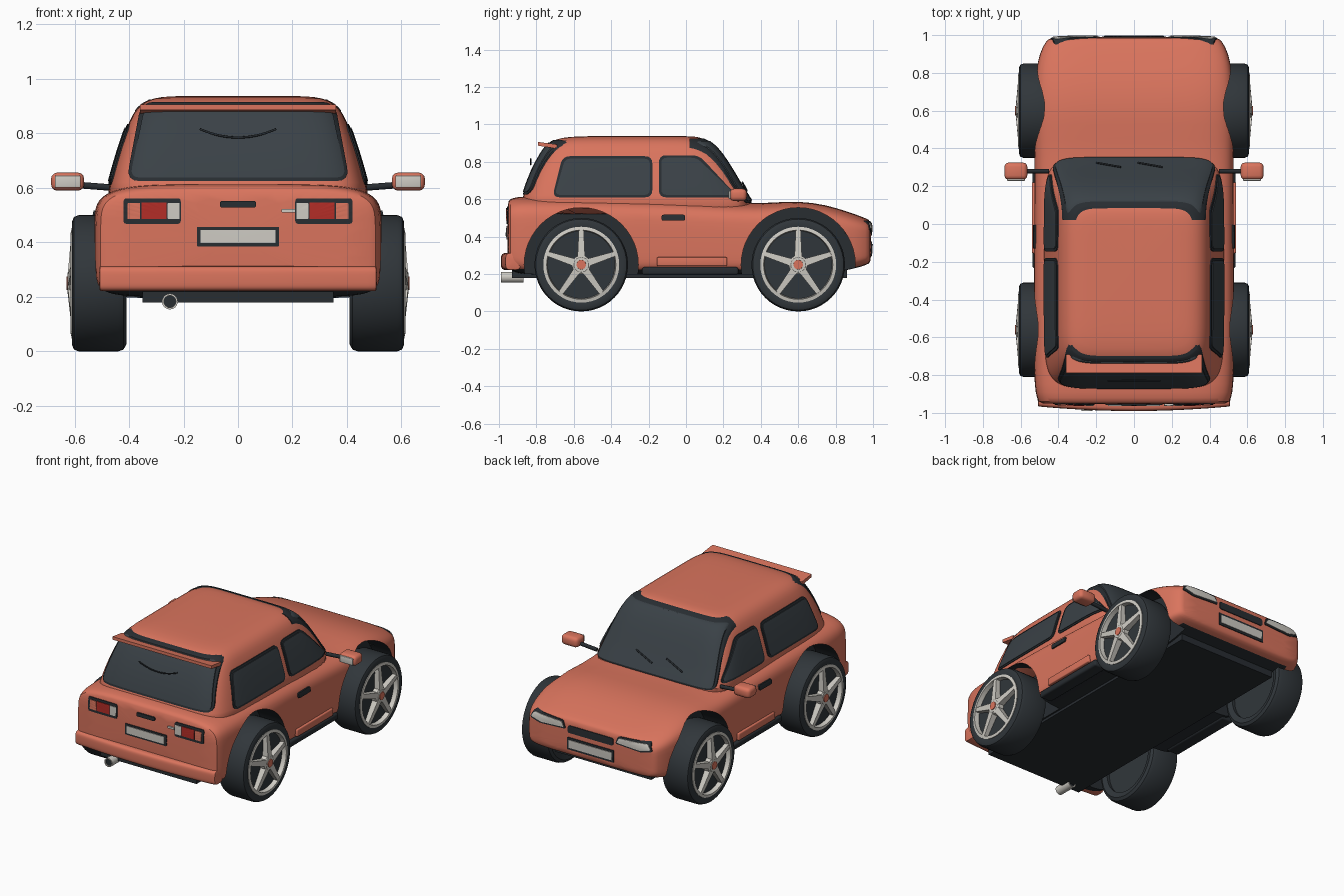
import bpy, bmesh, math
from mathutils import Vector, Matrix

if "Cube" in bpy.data.objects:
    bpy.data.objects.remove(bpy.data.objects["Cube"])


def material(name, rgb):
    m = bpy.data.materials.new(name)
    m.use_nodes = True
    m.diffuse_color = (*rgb, 1)
    m.node_tree.nodes["Principled BSDF"].inputs["Base Color"].default_value = (*rgb, 1)
    return m


PAINT = material("coral paint", (0.70, 0.175, 0.11))
BLACK = material("black trim", (0.021, 0.026, 0.031))
GLASS = material("dark glass", (0.042, 0.053, 0.062))
RUBBER = material("tyre rubber", (0.03, 0.037, 0.043))
SILVER = material("light silver", (0.62, 0.60, 0.55))
RED = material("red lens", (0.45, 0.026, 0.02))


def finish(name, bm, *mats):
    bmesh.ops.recalc_face_normals(bm, faces=bm.faces)
    me = bpy.data.meshes.new(name)
    bm.to_mesh(me)
    bm.free()
    ob = bpy.data.objects.new(name, me)
    bpy.context.collection.objects.link(ob)
    for m in mats:
        me.materials.append(m)
    smooth(ob)
    return ob


def smooth(ob):
    ob.data.shade_smooth()
    ob.data.set_sharp_from_angle(angle=math.radians(35))


def bake(ob):
    """Apply the modifiers of an object."""
    dg = bpy.context.evaluated_depsgraph_get()
    ob.data = bpy.data.meshes.new_from_object(ob.evaluated_get(dg))
    ob.modifiers.clear()
    smooth(ob)


def boolean(ob, cutter, operation):
    mod = ob.modifiers.new("cut", "BOOLEAN")
    mod.object, mod.operation, mod.solver = cutter, operation, "EXACT"
    bake(ob)
    bpy.data.objects.remove(cutter)


def oval(k, n_top, n_low):
    """Unit superellipse with different squareness above and below."""
    pts = []
    for i in range(k):
        a = 2 * math.pi * (i + 0.5) / k
        c, s = math.cos(a), math.sin(a)
        e = 2 / (n_top if s > 0 else n_low)
        pts.append((math.copysign(abs(c) ** e, c), math.copysign(abs(s) ** e, s)))
    return pts


def loft(name, rings, *mats, levels=1):
    bm = bmesh.new()
    rows = [[bm.verts.new(p) for p in r] for r in rings]
    for a, b in zip(rows, rows[1:]):
        for i in range(len(a)):
            bm.faces.new((a[i - 1], a[i], b[i], b[i - 1]))
    bm.faces.new(rows[0])
    bm.faces.new(rows[-1])
    ob = finish(name, bm, *mats)
    ob.modifiers.new("soft", "SUBSURF").levels = levels
    bake(ob)
    return ob


def rounded(pts, r):
    """Outline with its corners replaced by short arcs."""
    if not r:
        return pts
    out = []
    v = [Vector(p) for p in pts]
    for i, p in enumerate(v):
        a = p + (v[i - 1] - p).normalized() * r
        b = p + (v[(i + 1) % len(v)] - p).normalized() * r
        for t in (0, 0.25, 0.5, 0.75, 1):
            out.append(a * (1 - t) ** 2 + p * 2 * t * (1 - t) + b * t * t)
    return out


def prism(name, outlines, axis, spans, *mats, r=0.0):
    bm = bmesh.new()
    place = {"x": lambda u, v, d: (d, u, v), "y": lambda u, v, d: (u, d, v),
             "z": lambda u, v, d: (u, v, d)}[axis]
    for pts in outlines:
        for span in spans:
            lo, hi = [[bm.verts.new(place(p[0], p[1], d)) for p in rounded(pts, r)] for d in span]
            for i in range(len(lo)):
                bm.faces.new((lo[i - 1], lo[i], hi[i], hi[i - 1]))
            bm.faces.new(lo)
            bm.faces.new(hi)
    return finish(name, bm, *mats)


def patch(name, base, outlines, axis, spans, mat, r=0.0, lift=0.005):
    """Thin raised panel that follows the surface of the base."""
    ob = base.copy()
    ob.data = base.data.copy()
    ob.name = name
    bpy.context.collection.objects.link(ob)
    for v, n in [(v, v.normal.copy()) for v in ob.data.vertices]:
        v.co += n * lift
    ob.data.materials.clear()
    ob.data.materials.append(mat)
    ob.data.polygons.foreach_set("material_index", [0] * len(ob.data.polygons))
    boolean(ob, prism("cutter", outlines, axis, spans, mat, r=r), "INTERSECT")
    return ob


def shrink(pts, d):
    c = sum((Vector(p) for p in pts), Vector((0, 0))) / len(pts)
    return [(u - math.copysign(d, u - c.x), v - math.copysign(d, v - c.y)) for u, v in pts]


def window(name, base, outlines, axis, spans, mat=GLASS, r=0.04, rim=0.013):
    patch(name + "_frame", base, outlines, axis, spans, BLACK, r, 0.005)
    patch(name, base, [shrink(o, rim) for o in outlines], axis, spans, mat, r * 0.75, 0.009)


def rect(u0, u1, v0, v1):
    return [(u0, v0), (u1, v0), (u1, v1), (u0, v1)]


def seam(*pts, w=0.0025):
    """Narrow strips along a path."""
    out = []
    for p, q in zip(pts, pts[1:]):
        p, q = Vector(p), Vector(q)
        n = (q - p).orthogonal().normalized() * w
        out.append([p + n, q + n, q - n, p - n])
    return out


def mirrored(outlines):
    return outlines + [[(-p[0], p[1]) for p in o] for o in outlines]


def box(name, lo, hi, mat, bevel=0.0):
    bm = bmesh.new()
    bmesh.ops.create_cube(bm, size=1)
    for v in bm.verts:
        v.co = [a + (c + 0.5) * (b - a) for a, b, c in zip(lo, hi, v.co)]
    if bevel:
        bmesh.ops.bevel(bm, geom=bm.edges[:], offset=bevel, segments=3, profile=0.5, affect="EDGES")
    return finish(name, bm, mat)


def lathe(name, profile, centre, mat, axis="X", k=48):
    """Closed (radius, depth) profile turned around the x or y axis."""
    bm = bmesh.new()
    rows = []
    for i in range(k):
        a = 2 * math.pi * i / k
        c, s = math.cos(a), math.sin(a)
        rows.append([bm.verts.new(Vector(centre) + Vector((d, r * c, r * s) if axis == "X" else (r * c, d, r * s)))
                     for r, d in profile])
    for i in range(k):
        for j in range(len(profile)):
            bm.faces.new((rows[i - 1][j - 1], rows[i - 1][j], rows[i][j], rows[i][j - 1]))
    bmesh.ops.remove_doubles(bm, verts=bm.verts, dist=1e-5)
    return finish(name, bm, mat)


def rod(name, pts, radius, mat):
    cu = bpy.data.curves.new(name, "CURVE")
    cu.dimensions, cu.bevel_depth, cu.use_fill_caps = "3D", radius, True
    sp = cu.splines.new("POLY")
    sp.points.add(len(pts) - 1)
    for q, p in zip(sp.points, pts):
        q.co = (*p, 1)
    cu.materials.append(mat)
    bpy.context.collection.objects.link(bpy.data.objects.new(name, cu))


# Lower body: y, half width, top, bottom
stations = [(-0.955, 0.49, 0.585, 0.25), (-0.945, 0.505, 0.60, 0.225), (-0.9, 0.522, 0.615, 0.2),
            (-0.8, 0.53, 0.615, 0.195), (-0.5, 0.532, 0.615, 0.195), (0, 0.528, 0.60, 0.195),
            (0.3, 0.527, 0.578, 0.195), (0.45, 0.53, 0.58, 0.195), (0.6, 0.532, 0.592, 0.195),
            (0.75, 0.527, 0.57, 0.2), (0.86, 0.512, 0.535, 0.22), (0.94, 0.485, 0.507, 0.24),
            (0.98, 0.455, 0.49, 0.255), (0.99, 0.44, 0.475, 0.27)]
section = oval(44, 5, 8)
body = loft("body", [[(w * u, y, (t + b) / 2 + (t - b) / 2 * v) for u, v in section]
                     for y, w, t, b in stations], PAINT, BLACK)

# Cabin: z, half width, rear y, front y
levels = [(0.5, 0.49, -0.91, 0.39), (0.6, 0.476, -0.875, 0.345), (0.64, 0.465, -0.865, 0.312),
          (0.75, 0.434, -0.825, 0.25), (0.85, 0.398, -0.77, 0.185), (0.895, 0.372, -0.735, 0.14),
          (0.922, 0.335, -0.70, 0.095), (0.935, 0.285, -0.62, 0.06), (0.938, 0.2, -0.5, 0.0)]
plan = oval(44, 8, 7)
cabin = loft("cabin", [[(w * u, (a + b) / 2 + (b - a) / 2 * v, z) for u, v in plan]
                       for z, w, a, b in levels], PAINT)

SIDES = [(0.2, 0.7), (-0.7, -0.2)]
REAR, NOSE = [(-1.1, -0.8)], [(0.85, 1.1)]

# Panels and seams taken from the uncut body
patch("door_seams", body, seam((-0.16, 0.24), (-0.16, 0.57)) + seam((0.27, 0.26), (0.3, 0.42), (0.32, 0.52)),
      "x", SIDES, BLACK, lift=0.002)
patch("door_handles", body, [rect(-0.13, -0.005, 0.485, 0.517)], "x", SIDES, BLACK, 0.01, 0.009)
patch("boot_seam", body, seam((0.345, 0.46), (0.355, 0.385), (0.33, 0.373), (-0.33, 0.373), (-0.355, 0.385),
      (-0.345, 0.46)), "y", REAR, BLACK, lift=0.002)
patch("bonnet_seams", body, mirrored(seam((0.18, 0.975), (0.24, 0.7), (0.3, 0.43))), "z", [(0.4, 0.7)], BLACK,
      lift=0.002)
window("rear_number_plate", body, [rect(-0.15, 0.15, 0.385, 0.457)], "y", REAR, SILVER, 0.003, 0.012)
patch("boot_handle", body, [rect(-0.066, 0.066, 0.528, 0.552)], "y", REAR, BLACK, 0.008, 0.009)
patch("boot_lock", body, [rect(0.16, 0.21, 0.51, 0.522)], "y", REAR, SILVER, 0.003, 0.009)
patch("tail_light_frames", body, mirrored([rect(0.21, 0.42, 0.468, 0.562)]), "y", REAR, BLACK, 0.012)
patch("tail_light_white", body, mirrored([rect(0.215, 0.258, 0.485, 0.545)]), "y", REAR, SILVER, 0.003, 0.009)
patch("tail_light_red", body, mirrored([rect(0.262, 0.355, 0.485, 0.547)]), "y", REAR, RED, 0.003, 0.009)
patch("tail_light_amber", body, mirrored([rect(0.36, 0.405, 0.485, 0.545)]), "y", REAR, PAINT, 0.003, 0.009)
window("headlight", body, mirrored([[(0.18, 0.425), (0.37, 0.415), (0.445, 0.435), (0.42, 0.487), (0.2, 0.477)]]),
       "y", NOSE, SILVER, 0.014, 0.01)
patch("grille", body, [rect(-0.165, 0.165, 0.405, 0.453)], "y", NOSE, BLACK, 0.015)
window("front_number_plate", body, [rect(-0.17, 0.17, 0.295, 0.375)], "y", NOSE, SILVER, 0.004, 0.014)

# Glazing
window("windscreen", cabin, [[(-0.435, 0.58), (0.435, 0.58), (0.37, 0.925), (-0.37, 0.925)]], "y", [(0.02, 0.6)])
window("rear_window", cabin, [[(-0.41, 0.625), (0.41, 0.625), (0.355, 0.916), (-0.355, 0.916)]], "y",
       [(-1.1, -0.6)], r=0.05)
window("side_windows", cabin, [[(-0.715, 0.61), (-0.18, 0.61), (-0.18, 0.83), (-0.66, 0.83)],
                               [(-0.145, 0.61), (0.28, 0.61), (0.07, 0.835), (-0.145, 0.835)]], "x", SIDES)

# Wheel arches with a dark lining
arches = []
for y in (-0.56, 0.6):
    arches.append([(y + 0.305 * math.cos(a * math.pi / 24), 0.25 + 0.305 * math.sin(a * math.pi / 24))
                   for a in range(48)])
cutter = prism("arch_cutter", arches, "x", [(0.36, 0.8), (-0.8, -0.36)], PAINT, BLACK)
for f in cutter.data.polygons:
    f.material_index = 1
boolean(body, cutter, "DIFFERENCE")
for f in body.data.polygons:
    if f.normal.z < -0.8 and f.center.z < 0.24:
        f.material_index = 1

# Floor, sills and skirts
box("floor", (-0.35, -0.93, 0.18), (0.35, 0.86, 0.23), BLACK)
for s, side in ((1, "left"), (-1, "right")):
    x0, x1 = sorted((s * 0.45, s * 0.537))
    box(side + "_sill", (x0, -0.235, 0.195), (x1, 0.28, 0.237), BLACK, 0.012)
    x0, x1 = sorted((s * 0.5, s * 0.541))
    box(side + "_skirt", (x0, -0.155, 0.243), (x1, 0.22, 0.29), PAINT, 0.006)
    # Door mirror
    x0, x1 = sorted((s * 0.565, s * 0.686))
    box(side + "_mirror", (x0, 0.235, 0.59), (x1, 0.325, 0.656), PAINT, 0.022)
    x0, x1 = sorted((s * 0.578, s * 0.672))
    box(side + "_mirror_glass", (x0, 0.228, 0.601), (x1, 0.24, 0.645), SILVER, 0.004)
    rod(side + "_mirror_arm", [(s * 0.45, 0.28, 0.60), (s * 0.58, 0.28, 0.61)], 0.012, BLACK)
    # Wheels
    for y, end in ((0.6, "front"), (-0.56, "rear")):
        c, n = (0, y, 0.25), f"{end}_{side}_"
        tyre = [(0.19, 0.42), (0.225, 0.41), (0.243, 0.42), (0.25, 0.44), (0.25, 0.585), (0.243, 0.602),
                (0.225, 0.61), (0.2, 0.606)]
        for part, prof, mat in (("tyre", tyre, RUBBER),
                                ("wheel_disc", [(0, 0.44), (0.2, 0.44), (0.2, 0.585), (0, 0.585)], RUBBER),
                                ("rim", [(0.18, 0.58), (0.203, 0.58), (0.203, 0.61), (0.185, 0.614)], SILVER),
                                ("hub", [(0, 0.58), (0.05, 0.58), (0.05, 0.618), (0.04, 0.625), (0, 0.625)], SILVER),
                                ("hub_cap", [(0, 0.6), (0.027, 0.6), (0.025, 0.63), (0, 0.63)], PAINT)):
            lathe(n + part, [(r, d * s) for r, d in prof], c, mat)
        bm = bmesh.new()
        for i in range(5):
            turn = Matrix.Rotation(2 * math.pi * i / 5, 3, "X")
            v = [bm.verts.new(turn @ Vector((s * x, u * w, r)) + Vector(c)) for r, w, x1 in
                 ((0.02, 0.021, 0.626), (0.19, 0.013, 0.611)) for u, x in ((-1, 0.58), (1, 0.58), (1, x1), (-1, x1))]
            for q in ((0, 1, 2, 3), (4, 5, 6, 7), (0, 1, 5, 4), (1, 2, 6, 5), (2, 3, 7, 6), (3, 0, 4, 7)):
                bm.faces.new([v[j] for j in q])
        finish(n + "spokes", bm, SILVER)

# Rear bumper, spoiler, exhaust and wipers
loft("rear_bumper", [[(x, -0.95 + 0.1 * x * x + 0.042 * u, 0.267 + 0.046 * v) for u, v in oval(20, 4, 4)]
                     for x in (-0.51, -0.505, -0.45, -0.3, -0.1, 0.1, 0.3, 0.45, 0.505, 0.51)], PAINT)
prism("spoiler", [[(-0.79, 0.906), (-0.69, 0.893), (-0.69, 0.87), (-0.79, 0.886)]], "x", [(-0.36, 0.36)], PAINT)
lathe("exhaust_pipe", [(0.022, -0.99), (0.029, -0.99), (0.029, -0.87), (0.022, -0.87)], (-0.25, 0, 0.183), SILVER,
      "Y", 24)
lathe("exhaust_bore", [(0, -0.983), (0.023, -0.983), (0.023, -0.88), (0, -0.88)], (-0.25, 0, 0.183), BLACK, "Y", 24)
rod("rear_wiper", [(x, -0.83, 0.785 + 1.6 * x * x) for x in (i * 0.02 for i in range(-7, 8))], 0.004, BLACK)
for x in (-0.2, 0.02):
    rod("front_wiper", [(x, 0.325, 0.645), (x + 0.13, 0.302, 0.69)], 0.005, BLACK)
